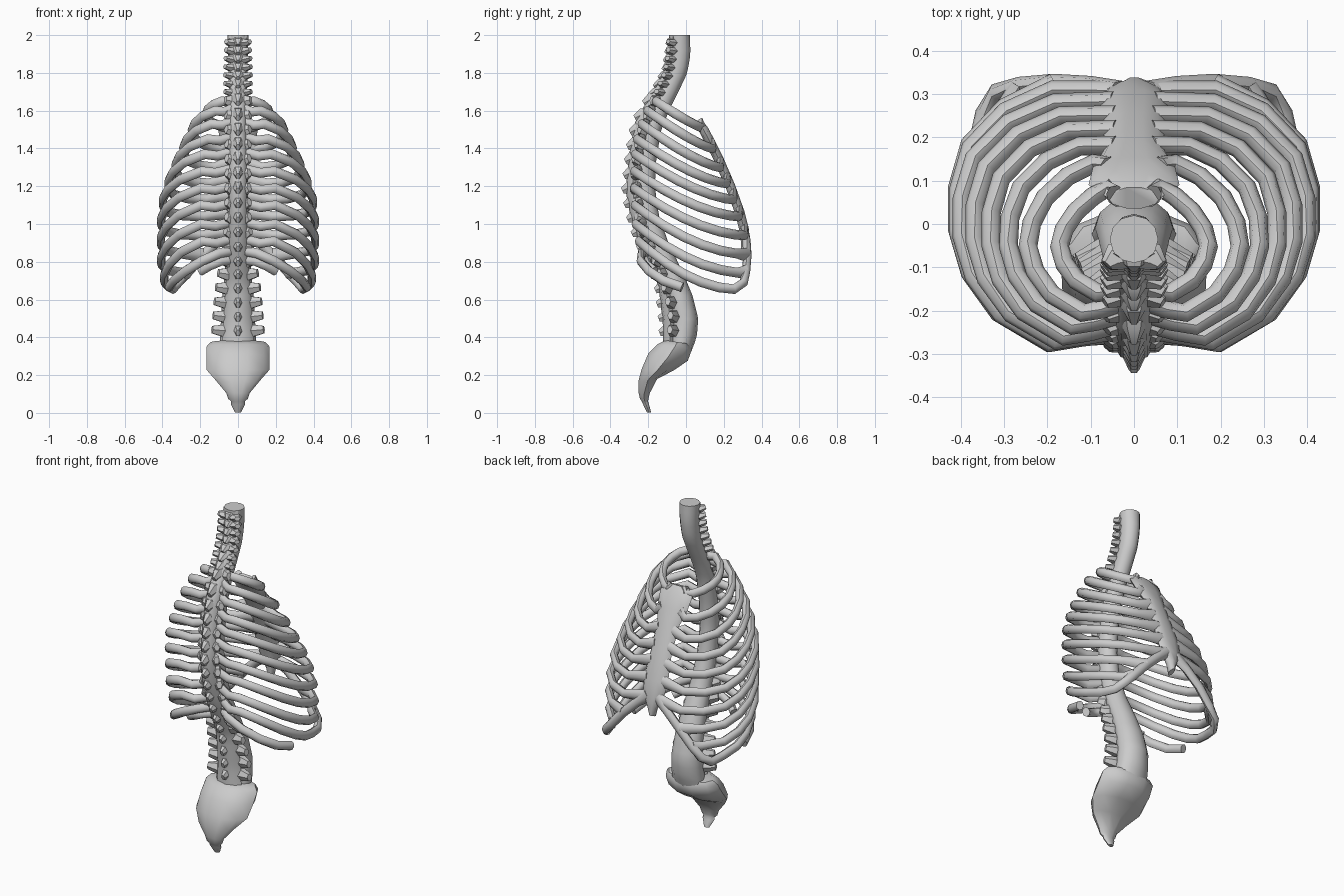
import bpy, bmesh, math
from mathutils import Vector as V

cube = bpy.data.objects.get("Cube")
if cube:
    bpy.data.objects.remove(cube)

bone = bpy.data.materials.new("bone_grey")
bone.use_nodes = True
COLOUR = (0.6, 0.6, 0.6, 1)
bone.diffuse_color = COLOUR
bone.node_tree.nodes["Principled BSDF"].inputs["Base Color"].default_value = COLOUR


def loft(bm, rings, sides=8):
    """Skin a row of ellipses, each given as (centre, half axis a, half axis b)."""
    loops = []
    for c, a, b in rings:
        turn = [math.tau * k / sides for k in range(sides)]
        loops.append([bm.verts.new(c + a * math.cos(t) + b * math.sin(t)) for t in turn])
    for p, q in zip(loops, loops[1:]):
        for k in range(sides):
            n = (k + 1) % sides
            bm.faces.new((p[k], p[n], q[n], q[k]))
    bm.faces.new(loops[0])
    bm.faces.new(loops[-1])


def tube(bm, points, sizes, sides=8):
    """Sweep an ellipse (half thickness, half height) along a path, keeping it upright."""
    pts = [V(p) for p in points]
    rings = []
    for i, p in enumerate(pts):
        along = (pts[min(i + 1, len(pts) - 1)] - pts[max(i - 1, 0)]).normalized()
        side = along.cross(V((0, 0, 1))).normalized()
        up = side.cross(along)
        rings.append((p, side * sizes[i][0], up * sizes[i][1]))
    loft(bm, rings, sides)


def finish(bm, name, angle=50):
    bmesh.ops.recalc_face_normals(bm, faces=bm.faces)
    mesh = bpy.data.meshes.new(name)
    bm.to_mesh(mesh)
    bm.free()
    mesh.shade_smooth()
    mesh.set_sharp_from_angle(angle=math.radians(angle))
    mesh.materials.append(bone)
    obj = bpy.data.objects.new(name, mesh)
    bpy.context.collection.objects.link(obj)


def sample(table, z):
    """Interpolate rows of (z, values...) listed from top to bottom."""
    for hi, lo in zip(table, table[1:]):
        if z >= lo[0]:
            t = (hi[0] - z) / (hi[0] - lo[0])
            return [h + (l - h) * t for h, l in zip(hi[1:], lo[1:])]
    return list(table[-1][1:])


# Spine: height, centre y, half width, half depth
SPINE = [(2, -.035, .056, .055), (1.9, -.033, .052, .057), (1.8, -.05, .05, .057),
         (1.7, -.095, .048, .055), (1.6, -.145, .048, .055), (1.5, -.185, .05, .055),
         (1.35, -.215, .052, .058), (1.2, -.225, .052, .06), (1.05, -.205, .055, .06),
         (.9, -.155, .06, .062), (.75, -.085, .07, .066), (.62, -.035, .082, .07),
         (.5, -.01, .09, .075), (.4, -.018, .095, .075), (.33, -.03, .1, .06)]
# Processes: height, spinous tip y, transverse half width
TIPS = [(2, -.095, .06), (1.82, -.125, .07), (1.69, -.2, .07), (1.55, -.285, .065),
        (1.4, -.315, .06), (1.18, -.338, .06), (1.05, -.315, .06), (.92, -.275, .07),
        (.68, -.165, .115), (.47, -.14, .135), (.38, -.14, .14)]
HEIGHTS = ([1.96 - .044 * i for i in range(7)] + [1.65 - .077 * i for i in range(12)]
           + [.735 - .075 * i for i in range(5)])

bm = bmesh.new()
rings, lamina = [], []
for i in range(41):
    z = 2 - i * 1.67 / 40
    y, w, d = sample(SPINE, z)
    tip = sample(TIPS, z)[0]
    rings.append((V((0, y, z)), V((w, 0, 0)), V((0, d, 0))))
    back = (y - d * .4 + tip + .018) / 2
    lamina.append((V((0, back, z)), V((w * .85, 0, 0)), V((0, max(.012, (y - d * .4 - tip - .018) / 2), 0))))
loft(bm, rings, 12)
loft(bm, lamina)
finish(bm, "spine_column")

# Wedge shaped processes on every vertebra
spinous, transverse = bmesh.new(), bmesh.new()
for z in HEIGHTS:
    y, w, d = sample(SPINE, z)
    tip, reach = sample(TIPS, z)
    tall = .022 if z > 1.68 else .038
    tube(spinous, [(0, y - d * .5, z + .015), (0, (y + tip) / 2 - .02, z + .006), (0, tip, z - .012)],
         [(.042, tall), (.03, tall), (.012, tall * .5)], 6)
    for s in (1, -1):
        root = y - d * .55
        tube(transverse, [(0, root, z), (s * w * .85, root - .012, z), (s * reach, root - .03, z + .006)],
             [(.036, tall), (.032, tall * .95), (.016, tall * .6)], 6)
finish(spinous, "spinous_processes", 35)
finish(transverse, "transverse_processes", 35)

# Sacrum and tailbone: front (y, z), back (y, z), half width
SACRUM = [((.02, .365), (-.11, .385), .145), ((.036, .335), (-.155, .365), .168),
          ((.015, .275), (-.205, .315), .168), ((-.06, .225), (-.24, .23), .166),
          ((-.15, .18), (-.255, .165), .118), ((-.19, .105), (-.252, .105), .062),
          ((-.198, .075), (-.245, .075), .052), ((-.2, .06), (-.235, .06), .036),
          ((-.195, .045), (-.228, .045), .038), ((-.184, .003), (-.208, .003), .016)]
bm = bmesh.new()
rings = []
for f, b, w in SACRUM:
    f, b = V((0, *f)), V((0, *b))
    rings.append(((f + b) / 2, V((w, 0, 0)), (f - b) / 2))
loft(bm, rings, 10)
finish(bm, "sacrum")

# Breastbone: y, z, half width
STERNUM = [(.06, 1.54, .06), (.09, 1.505, .105), (.13, 1.43, .095), (.17, 1.35, .07),
           (.235, 1.2, .068), (.285, 1.06, .08), (.308, .97, .065), (.315, .91, .03), (.315, .86, .014)]
bm = bmesh.new()
loft(bm, [(V((0, y, z)), V((w, 0, 0)), V((0, .025, .01))) for y, z, w in STERNUM], 10)
finish(bm, "breastbone")

# Ribs: shared outline in plan, scaled by half width, back y, front y, back z, front z
OUTLINE = [(.3, -.95), (.48, -1), (.77, -.76), (.93, -.45), (1, -.12), (1, .2),
           (.93, .54), (.73, .83), (.46, 1)]
RIBS = [(.172, -.16, .085, 1.65, 1.51), (.245, -.205, .14, 1.6, 1.4), (.29, -.235, .18, 1.53, 1.3),
        (.33, -.26, .215, 1.45, 1.215), (.367, -.27, .25, 1.37, 1.13), (.397, -.275, .28, 1.28, 1.04),
        (.406, -.275, .31, 1.19, .94), (.408, -.272, .32, 1.1, .84), (.406, -.267, .32, 1.0, .74),
        (.39, -.25, .3, .91, .65)]
ARCH = [(.345, .255, .655), (.315, .305, .69), (.265, .318, .745), (.185, .325, .835),
        (.1, .32, .915), (.03, .308, .975)]
SECTION = (.022, .026)

for i, (w, yb, yf, zb, zf) in enumerate(RIBS):
    bm = bmesh.new()
    path = [(.015, sample(SPINE, zb)[0] - .03, zb + .015)]
    narrowing = max(0, .3 - .12 * i)
    for u, v in OUTLINE:
        t = (v + 1) / 2
        # The drop is steepest near the spine, more so for lower ribs
        drop = 1 - (1 - t) ** (1.15 + .09 * i)
        path.append((u * w * (1 - narrowing * max(0, v)), yb + t * (yf - yb), zb + drop * (zf - zb)))
    if i < 7:
        sy, sw = sample([(z, y, h) for y, z, h in STERNUM], zf + .025)
        path.append((sw * .6, sy, zf + .025))
    elif i < 9:
        path = path[:-1] + [ARCH[10 - i]]
    else:
        path = path[:-2] + ARCH
    for s in (1, -1):
        sizes = [SECTION] * (len(path) - 1) + [(.023, .038)]
        tube(bm, [(s * x, y, z) for x, y, z in path], sizes)
    finish(bm, f"rib_pair_{i + 1}")

# Floating ribs
FLOATING = [[(.02, -.18, .86), (.1, -.235, .845), (.19, -.24, .805), (.28, -.195, .75), (.34, -.12, .7), (.365, -.02, .665)],
            [(.02, -.15, .81), (.09, -.205, .805), (.15, -.2, .78), (.2, -.165, .75)]]
for i, path in enumerate(FLOATING):
    bm = bmesh.new()
    for s in (1, -1):
        tube(bm, [(s * x, y, z) for x, y, z in path], [SECTION] * len(path))
    finish(bm, f"floating_rib_pair_{i + 1}")
